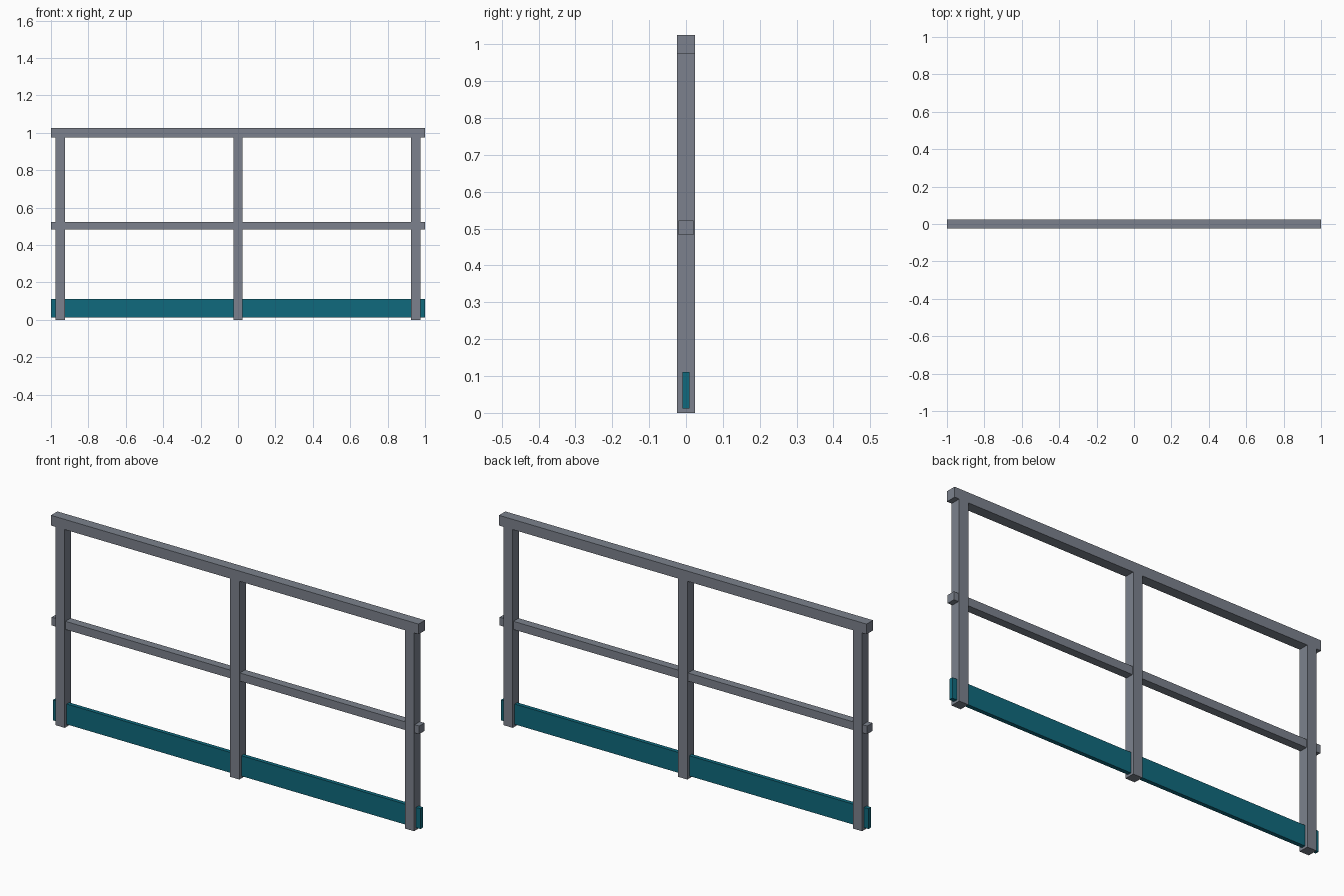
import bpy
import bmesh

if "Cube" in bpy.data.objects:
    bpy.data.objects.remove(bpy.data.objects["Cube"])


def flat_material(name, colour):
    m = bpy.data.materials.new(name)
    m.diffuse_color = (*colour, 1)
    m.use_nodes = True
    m.node_tree.nodes["Principled BSDF"].inputs["Base Color"].default_value = m.diffuse_color
    return m


steel = flat_material("steel grey", (0.200, 0.222, 0.266))
teal = flat_material("teal paint", (0.005, 0.142, 0.205))


def box(name, x, y, z, mat):
    """Box from (min, max) ranges on each axis."""
    bm = bmesh.new()
    bmesh.ops.create_cube(bm, size=1)
    for v in bm.verts:
        v.co = [r[0] if c < 0 else r[1] for c, r in zip(v.co, (x, y, z))]
    me = bpy.data.meshes.new(name)
    bm.to_mesh(me)
    bm.free()
    me.materials.append(mat)
    ob = bpy.data.objects.new(name, me)
    bpy.context.collection.objects.link(ob)
    return ob


# Rails and kick board run the full length
span = (-1, 1)
box("top_rail", span, (-0.025, 0.025), (0.975, 1.025), steel)
box("middle_rail", span, (-0.02, 0.02), (0.482, 0.522), steel)
box("toe_board", span, (-0.01, 0.01), (0.0115, 0.1115), teal)

# Three upright posts under the top rail
for label, cx in (("left", -0.95), ("centre", 0), ("right", 0.95)):
    box(label + "_post", (cx - 0.025, cx + 0.025), (-0.025, 0.025), (0, 0.975), steel)
